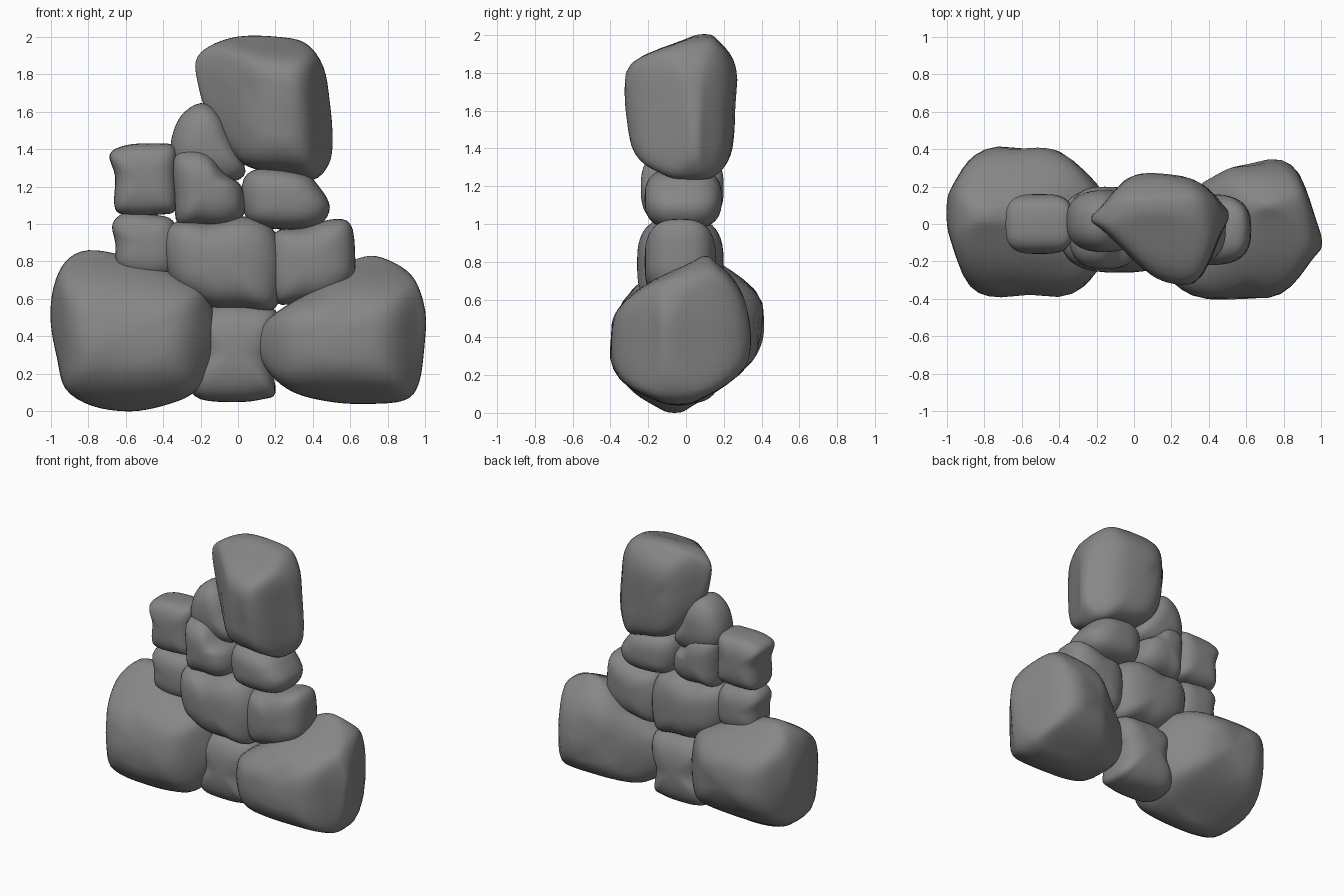
import bpy, bmesh
from math import sin, cos, pi

SEG, RINGS = 4, 22   # samples per outline point, rings from front to back

grey = bpy.data.materials.new("dark_stone")
grey.diffuse_color = (0.24, 0.24, 0.24, 1)


def smooth_loop(pts):
    """Closed Catmull-Rom curve through the outline points."""
    out, n = [], len(pts)
    for i in range(n):
        a, b, c, d = (pts[(i + k) % n] for k in (-1, 0, 1, 2))
        for s in range(SEG):
            t = s / SEG
            out.append([0.5 * (2 * b[k] + (c[k] - a[k]) * t
                        + (2 * a[k] - 5 * b[k] + 4 * c[k] - d[k]) * t * t
                        + (3 * b[k] - a[k] - 3 * c[k] + d[k]) * t ** 3) for k in (0, 1)])
    return out


def lerp(pts, t):
    if t <= pts[0][0]:
        return pts[0][1]
    for (a, u), (b, v) in zip(pts, pts[1:]):
        if t <= b:
            return u + (v - u) * (t - a) / (b - a)
    return pts[-1][1]


def profile(pts, t):
    """Piecewise profile with softened corners."""
    return sum(lerp(pts, t + k * 0.025) for k in (-2, -1, 0, 1, 2)) / 5


def smin(a, b, k=0.07):
    h = max(k - abs(a - b), 0) / k
    return min(a, b) - h * h * k / 4


def stone(name, outline, front, back, e=0.72):
    """Rounded stone with front outline (x, z). front/back are plain y limits, or
    pairs of profiles: y over x (seen from the top) and y over z (seen from the side)."""
    loop = smooth_loop(outline)
    xs, zs = [p[0] for p in loop], [p[1] for p in loop]
    cx, cz = (min(xs) + max(xs)) / 2, (min(zs) + max(zs)) / 2
    bm = bmesh.new()

    def vert(px, pz, s, v):
        x, z = cx + (px - cx) * s, cz + (pz - cz) * s
        f, b = front, back
        if isinstance(front, tuple):
            f = -smin(-profile(front[0], x), -profile(front[1], z))
            b = smin(profile(back[0], x), profile(back[1], z))
            if f > b:
                f = b = (f + b) / 2
        return bm.verts.new((x, (f + b) / 2 + (b - f) / 2 * v, z))

    rings = []
    for i in range(1, RINGS):
        a = -pi / 2 + pi * i / RINGS
        v = abs(sin(a)) ** e * (1 if a > 0 else -1)
        rings.append([vert(x, z, cos(a) ** e, v) for x, z in loop])
    n = len(loop)
    for r0, r1 in zip(rings, rings[1:]):
        for j in range(n):
            bm.faces.new((r0[j], r0[(j + 1) % n], r1[(j + 1) % n], r1[j]))
    for ring, v in ((rings[0], -1), (rings[-1], 1)):
        pole = vert(cx, cz, 0, v)
        for j in range(n):
            bm.faces.new((pole, ring[j], ring[(j + 1) % n]))
    # Relax the surface slightly, as worn stone
    for _ in range(2):
        bmesh.ops.smooth_vert(bm, verts=bm.verts, factor=0.4, use_axis_y=True)
    bmesh.ops.recalc_face_normals(bm, faces=bm.faces)
    for f in bm.faces:
        f.smooth = True
    me = bpy.data.meshes.new(name)
    bm.to_mesh(me)
    bm.free()
    me.materials.append(grey)
    bpy.context.collection.objects.link(bpy.data.objects.new(name, me))


# Large boulders
stone("boulder_left", [(-1, .48), (-.985, .66), (-.92, .8), (-.8, .86), (-.6, .83), (-.38, .76),
      (-.2, .67), (-.135, .55), (-.115, .38), (-.16, .2), (-.25, .09), (-.4, .03), (-.58, 0),
      (-.78, .03), (-.92, .12), (-.965, .28)],
      ([(-1, -.05), (-.96, -.22), (-.9, -.37), (-.8, -.42), (-.38, -.42), (-.27, -.36), (-.13, -.22)],
       [(0, -.1), (.05, -.25), (.18, -.36), (.35, -.42), (.6, -.34), (.75, -.2), (.86, 0)]),
      ([(-1, .2), (-.95, .31), (-.85, .4), (-.7, .44), (-.55, .45), (-.4, .4), (-.17, .23), (-.1, .15)],
       [(0, 0), (.12, .2), (.25, .34), (.43, .45), (.6, .42), (.72, .31), (.86, .1)]), .5)
stone("boulder_right", [(.1, .33), (.13, .46), (.25, .56), (.4, .65), (.55, .77), (.7, .83),
      (.84, .79), (.945, .7), (1, .53), (.995, .35), (.965, .15), (.89, .06), (.7, .04),
      (.5, .05), (.3, .1), (.17, .2)],
      ([(.1, -.2), (.2, -.34), (.35, -.41), (.55, -.44), (.8, -.39), (.93, -.26), (1, -.15)],
       [(.04, -.1), (.08, -.28), (.2, -.39), (.36, -.44), (.5, -.4), (.63, -.3), (.73, -.15), (.83, .1)]),
      ([(.1, .08), (.35, .2), (.5, .3), (.7, .38), (.82, .37), (.92, .26), (.97, .06), (1, -.1)],
       [(.04, .05), (.12, .22), (.27, .35), (.4, .38), (.6, .32), (.75, .25), (.83, .12)]), .5)
stone("boulder_top", [(-.225, 1.87), (-.15, 1.95), (0, 2), (.2, 2), (.36, 1.965), (.455, 1.84),
      (.49, 1.65), (.505, 1.45), (.485, 1.32), (.4, 1.235), (.25, 1.26), (.1, 1.29), (0, 1.34),
      (-.09, 1.45), (-.17, 1.6), (-.21, 1.73)],
      ([(-.22, 0), (-.17, -.04), (0, -.19), (.12, -.3), (.25, -.36), (.35, -.33), (.42, -.2), (.5, .03)],
       [(1.24, -.1), (1.27, -.22), (1.35, -.28), (1.5, -.32), (1.65, -.36), (1.8, -.35), (1.9, -.27),
        (1.95, -.1), (2, .05)]),
      ([(-.22, .05), (-.15, .13), (-.05, .25), (.05, .3), (.15, .29), (.35, .24), (.47, .15), (.5, .07)],
       [(1.24, .2), (1.27, .28), (1.35, .27), (1.5, .26), (1.75, .3), (1.9, .27), (2, .17)]), .5)

# Lower and middle course
stone("stone_base", [(-.22, .5), (-.1, .57), (.05, .57), (.2, .54), (.22, .4), (.18, .27), (.2, .1),
      (.13, .065), (0, .05), (-.2, .065), (-.26, .15), (-.2, .3)], -.2, .2)
stone("stone_center", [(-.385, .96), (-.3, 1.02), (-.15, 1.01), (.03, 1.04), (.17, .99), (.235, .85),
      (.23, .64), (.18, .54), (.03, .55), (-.15, .56), (-.33, .66), (-.39, .8)], -.26, .2)
stone("stone_middle_right", [(.19, .95), (.35, .98), (.5, 1.025), (.6, 1.0), (.625, .84), (.61, .7),
      (.5, .61), (.36, .585), (.2, .58), (.15, .75)], -.22, .16)
stone("stone_middle_left", [(-.67, 1.0), (-.6, 1.06), (-.45, 1.05), (-.35, 1.02), (-.31, .9),
      (-.34, .74), (-.5, .7), (-.64, .76), (-.655, .9)], -.15, .15)

# Upper course
stone("stone_upper_left", [(-.685, 1.37), (-.6, 1.42), (-.45, 1.43), (-.335, 1.41), (-.33, 1.25),
      (-.33, 1.08), (-.42, 1.05), (-.61, 1.05), (-.66, 1.1), (-.655, 1.25)], -.16, .16, .62)
stone("stone_upper_middle", [(-.345, 1.35), (-.25, 1.4), (-.15, 1.37), (-.07, 1.27), (.02, 1.2),
      (.035, 1.06), (-.05, .99), (-.2, .99), (-.32, 1.0), (-.34, 1.15)], -.24, .2)
stone("stone_upper_back", [(-.36, 1.42), (-.31, 1.57), (-.2, 1.645), (-.1, 1.59), (-.03, 1.45),
      (.04, 1.28), (-.05, 1.22), (-.2, 1.23), (-.33, 1.3)], -.15, .18, .8)
stone("stone_upper_right", [(.03, 1.24), (.14, 1.3), (.35, 1.27), (.44, 1.19), (.49, 1.09),
      (.44, 1.0), (.3, .97), (.1, .99), (.03, 1.07)], -.22, .19)
